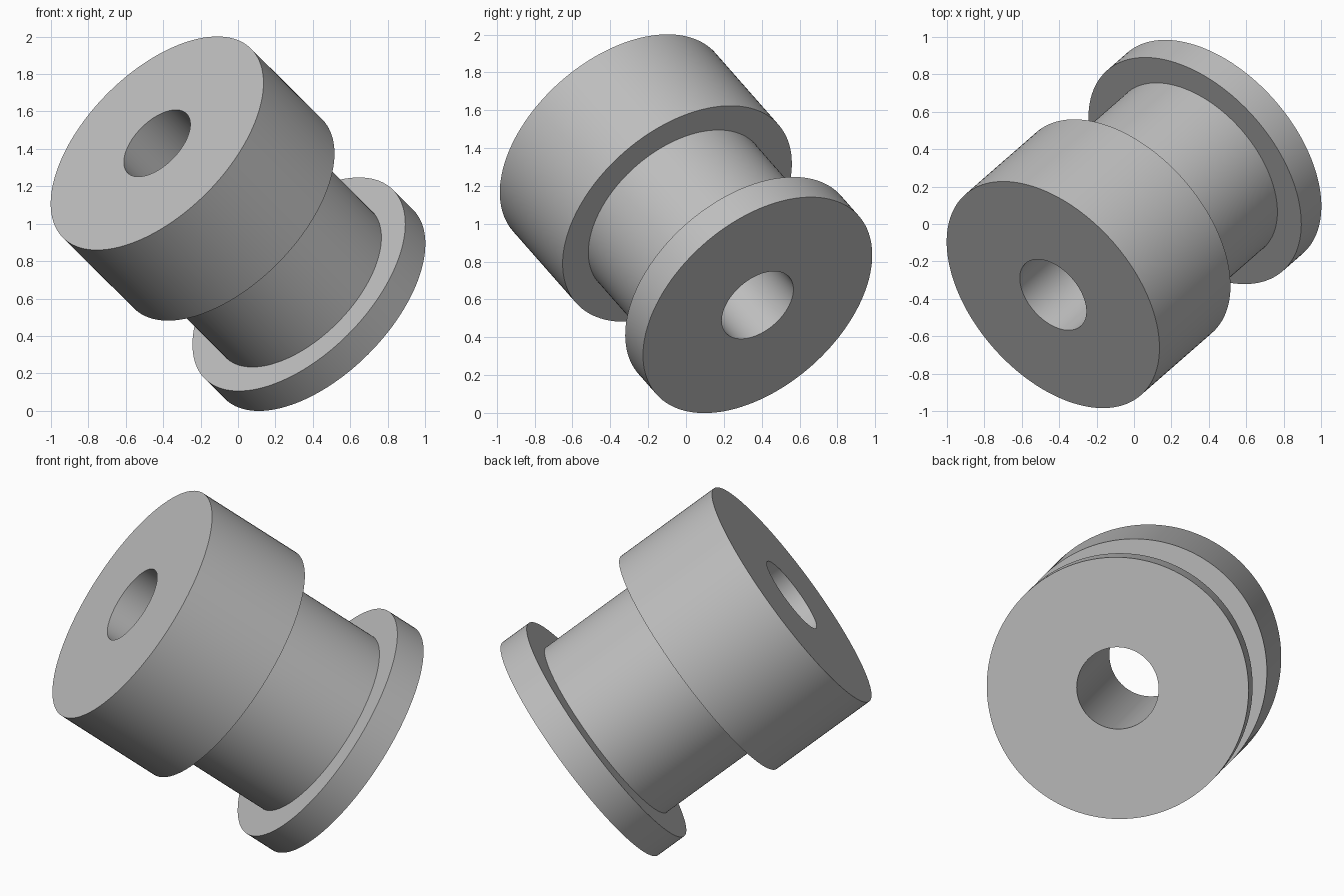
import bpy, bmesh, math
from mathutils import Vector

cube = bpy.data.objects.get("Cube")
if cube:
    bpy.data.objects.remove(cube, do_unlink=True)

# Main dimensions
FLANGE_R, GROOVE_R, BORE_R = 0.713, 0.553, 0.223
HALF_LENGTH = 0.718
HEAD_DEPTH, RIM_DEPTH = 0.63, 0.178
AXIS = Vector((0.6026, 0.527, -0.599))
SEGMENTS = 128

# Plain grey finish
grey = bpy.data.materials.new("light_grey")
grey.use_nodes = True
colour = (0.52, 0.52, 0.52, 1.0)
grey.diffuse_color = colour
grey.node_tree.nodes["Principled BSDF"].inputs["Base Color"].default_value = colour

# Closed half-section: wide head, narrow groove, thin rim, through bore
head_end = -HALF_LENGTH + HEAD_DEPTH
rim_start = HALF_LENGTH - RIM_DEPTH
section = [
    (BORE_R, -HALF_LENGTH), (FLANGE_R, -HALF_LENGTH),
    (FLANGE_R, head_end), (GROOVE_R, head_end),
    (GROOVE_R, rim_start), (FLANGE_R, rim_start),
    (FLANGE_R, HALF_LENGTH), (BORE_R, HALF_LENGTH),
]

# Revolve the section around the spool axis
bm = bmesh.new()
points = [bm.verts.new((r, 0, z)) for r, z in section]
edges = [bm.edges.new((p, points[(i + 1) % len(points)])) for i, p in enumerate(points)]
bmesh.ops.spin(bm, geom=points + edges, cent=(0, 0, 0), axis=(0, 0, 1),
               angle=math.tau, steps=SEGMENTS, use_merge=True)
bmesh.ops.remove_doubles(bm, verts=bm.verts[:], dist=0.0001)
bmesh.ops.recalc_face_normals(bm, faces=bm.faces[:])
mesh = bpy.data.meshes.new("flanged_spool")
bm.to_mesh(mesh)
bm.free()
mesh.materials.append(grey)

# Tilt the spool and rest it on the ground
spool = bpy.data.objects.new("flanged_spool", mesh)
bpy.context.collection.objects.link(spool)
spool.rotation_euler = AXIS.to_track_quat('Z', 'Y').to_euler()
spool.location = (0, 0, 1)

# Smooth walls with crisp rims
bpy.ops.object.select_all(action='DESELECT')
spool.select_set(True)
bpy.context.view_layer.objects.active = spool
bpy.ops.object.shade_smooth_by_angle(angle=math.radians(30))
